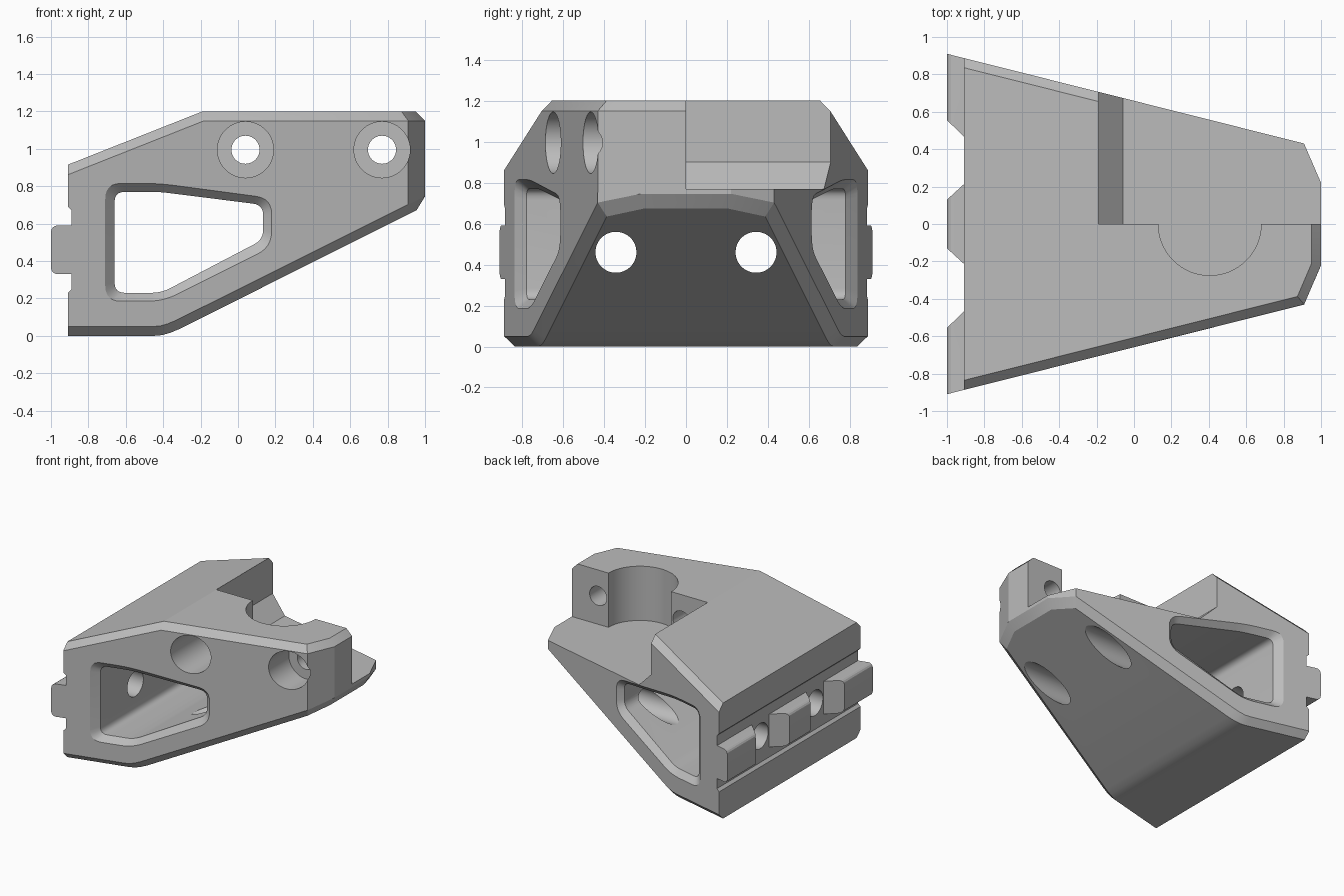
import bpy, bmesh, math
from mathutils import Vector, Matrix

if "Cube" in bpy.data.objects:
    bpy.data.objects.remove(bpy.data.objects["Cube"])

SLOPE = 0.2513


def side(x):
    """Half width of the tapered body at x."""
    return 0.91 - SLOPE * (x + 1)


def make(name, bm):
    bmesh.ops.recalc_face_normals(bm, faces=bm.faces[:])
    me = bpy.data.meshes.new(name)
    bm.to_mesh(me)
    bm.free()
    ob = bpy.data.objects.new(name, me)
    bpy.context.collection.objects.link(ob)
    return ob


def loft(rings):
    """Closed solid through rings of equal point count."""
    bm = bmesh.new()
    vs = [[bm.verts.new(p) for p in r] for r in rings]
    n = len(vs[0])
    for a, b in zip(vs, vs[1:]):
        for i in range(n):
            j = (i + 1) % n
            bm.faces.new((a[i], a[j], b[j], b[i]))
    bm.faces.new(vs[0])
    bm.faces.new(vs[-1])
    return bm


def prism_y(pts, y0, y1):
    return loft([[(x, y, z) for x, z in pts] for y in (y0, y1)])


def cylinder(name, r, start, end, seg=64):
    a, b = Vector(start), Vector(end)
    bm = bmesh.new()
    rot = (b - a).to_track_quat('Z', 'Y').to_matrix().to_4x4()
    bmesh.ops.create_cone(bm, cap_ends=True, segments=seg, radius1=r, radius2=r,
                          depth=(b - a).length,
                          matrix=Matrix.Translation((a + b) / 2) @ rot)
    return make(name, bm)


def rounded(corners, t, n=6):
    """Round polygon corners, t = distance trimmed along each edge."""
    out = []
    c = [Vector(p) for p in corners]
    for i, p in enumerate(c):
        a = p + (c[i - 1] - p).normalized() * t
        b = p + (c[(i + 1) % len(c)] - p).normalized() * t
        for k in range(n + 1):
            u = k / n
            out.append(a * (1 - u) ** 2 + p * 2 * u * (1 - u) + b * u * u)
    return out


def boolean(ob, tool, op):
    m = ob.modifiers.new(tool.name, 'BOOLEAN')
    m.object, m.operation, m.solver = tool, op, 'EXACT'
    bpy.context.view_layer.objects.active = ob
    bpy.ops.object.modifier_apply(modifier=m.name)
    bpy.data.objects.remove(tool)


# Body: side profile, trimmed by tapered sides and angled nose
profile = [(-0.91, 0), (-0.45, 0), (-0.405, 0.004), (-0.36, 0.017), (-0.31, 0.038),
           (1, 0.695), (1, 1.2), (-0.19, 1.2), (-0.91, 0.915)]
bm = prism_y(profile, -1.2, 1.2)
for s in (-1, 1):
    for co, no in (((-1, 0.91 * s, 0), (SLOPE, s, 0)),
                   ((0.91, 0.43 * s, 0), (0.21, 0.09 * s, 0))):
        cut = bmesh.ops.bisect_plane(bm, geom=bm.verts[:] + bm.edges[:] + bm.faces[:],
                                     plane_co=co, plane_no=Vector(no).normalized(),
                                     clear_outer=True)
        edges = [e for e in cut['geom_cut'] if isinstance(e, bmesh.types.BMEdge)]
        bmesh.ops.contextual_create(bm, geom=edges)
bmesh.ops.recalc_face_normals(bm, faces=bm.faces[:])


# Chamfer where walls meet top or underside, except along the rear
def is_wall(f):
    return abs(f.normal.z) < 0.01 and f.normal.x > -0.9


rim = [e for e in bm.edges if len(e.link_faces) == 2
       and sum(is_wall(f) for f in e.link_faces) == 1
       and any(abs(f.normal.z) > 0.2 for f in e.link_faces)]
bmesh.ops.bevel(bm, geom=rim, offset=0.05, offset_type='OFFSET', segments=1,
                profile=0.5, affect='EDGES')
body = make("bracket_body", bm)

# Clearance step on the back half, with sloped foot
boolean(body, make("clearance", prism_y([(-0.19, 1.4), (-0.19, 0.90), (-0.06, 0.77),
                                         (1.2, 0.77), (1.2, 1.4)], 0, 1.2)), 'DIFFERENCE')
# Half-round clamp bore
boolean(body, cylinder("clamp_bore", 0.275, (0.405, 0, 0.77), (0.405, 0, 1.4)), 'DIFFERENCE')

# Counterbored clamp bolt holes
for x in (0.04, 0.77):
    boolean(body, cylinder("counterbore", 0.15, (x, -1.2, 0.995), (x, -0.25, 0.995)), 'DIFFERENCE')
    boolean(body, cylinder("bolt_hole", 0.075, (x, -0.4, 0.995), (x, 0.2, 0.995)), 'DIFFERENCE')

# Side window with chamfered rims
inner = rounded([(-0.66, 0.23), (-0.41, 0.23), (0.135, 0.515), (0.135, 0.70),
                 (-0.42, 0.77), (-0.66, 0.77)], 0.055)
outer = rounded([(-0.71, 0.185), (-0.40, 0.185), (0.18, 0.475), (0.18, 0.735),
                 (-0.42, 0.815), (-0.71, 0.815)], 0.085)
rings = [[(p.x, s * (side(p.x) + d), p.y) for p in ring]
         for s, d, ring in ((-1, 0.1, outer), (-1, 0, outer), (-1, -0.045, inner),
                            (1, -0.045, inner), (1, 0, outer), (1, 0.1, outer))]
boolean(body, make("window", loft(rings)), 'DIFFERENCE')

# Shallow rear recess
boolean(body, make("recess", prism_y([(-0.93, 0.21), (-0.89, 0.25), (-0.89, 0.67),
                                      (-0.93, 0.71)], -1.2, 1.2)), 'DIFFERENCE')

# Rear tongue in three tapered blocks
end = side(-0.88)
for plan in ([(-1, 0.13), (-1, -0.13), (-0.88, -0.24), (-0.88, 0.24)],
             [(-1, 0.91), (-1, 0.555), (-0.88, 0.44), (-0.88, end)],
             [(-1, -0.91), (-1, -0.555), (-0.88, -0.44), (-0.88, -end)]):
    bm = loft([[(x, y, z) for x, y in plan] for z in (0.33, 0.59)])
    front = [e for e in bm.edges if all(v.co.x < -0.99 for v in e.verts)
             and abs(e.verts[0].co.z - e.verts[1].co.z) < 0.01]
    bmesh.ops.bevel(bm, geom=front, offset=0.035, segments=4, profile=0.5, affect='EDGES')
    boolean(body, make("tongue", bm), 'UNION')

# Mounting holes running lengthwise
for y in (-0.342, 0.342):
    boolean(body, cylinder("mount_hole", 0.1, (-1.3, y, 0.46), (1.3, y, 0.46)), 'DIFFERENCE')

# Single grey finish
grey = bpy.data.materials.new("grey")
grey.diffuse_color = (0.5, 0.5, 0.5, 1)
grey.use_nodes = True
grey.node_tree.nodes["Principled BSDF"].inputs["Base Color"].default_value = grey.diffuse_color
body.data.materials.clear()
body.data.materials.append(grey)
for p in body.data.polygons:
    p.material_index = 0
bpy.ops.object.select_all(action='DESELECT')
body.select_set(True)
bpy.context.view_layer.objects.active = body
bpy.ops.object.shade_smooth_by_angle(angle=math.radians(20))
